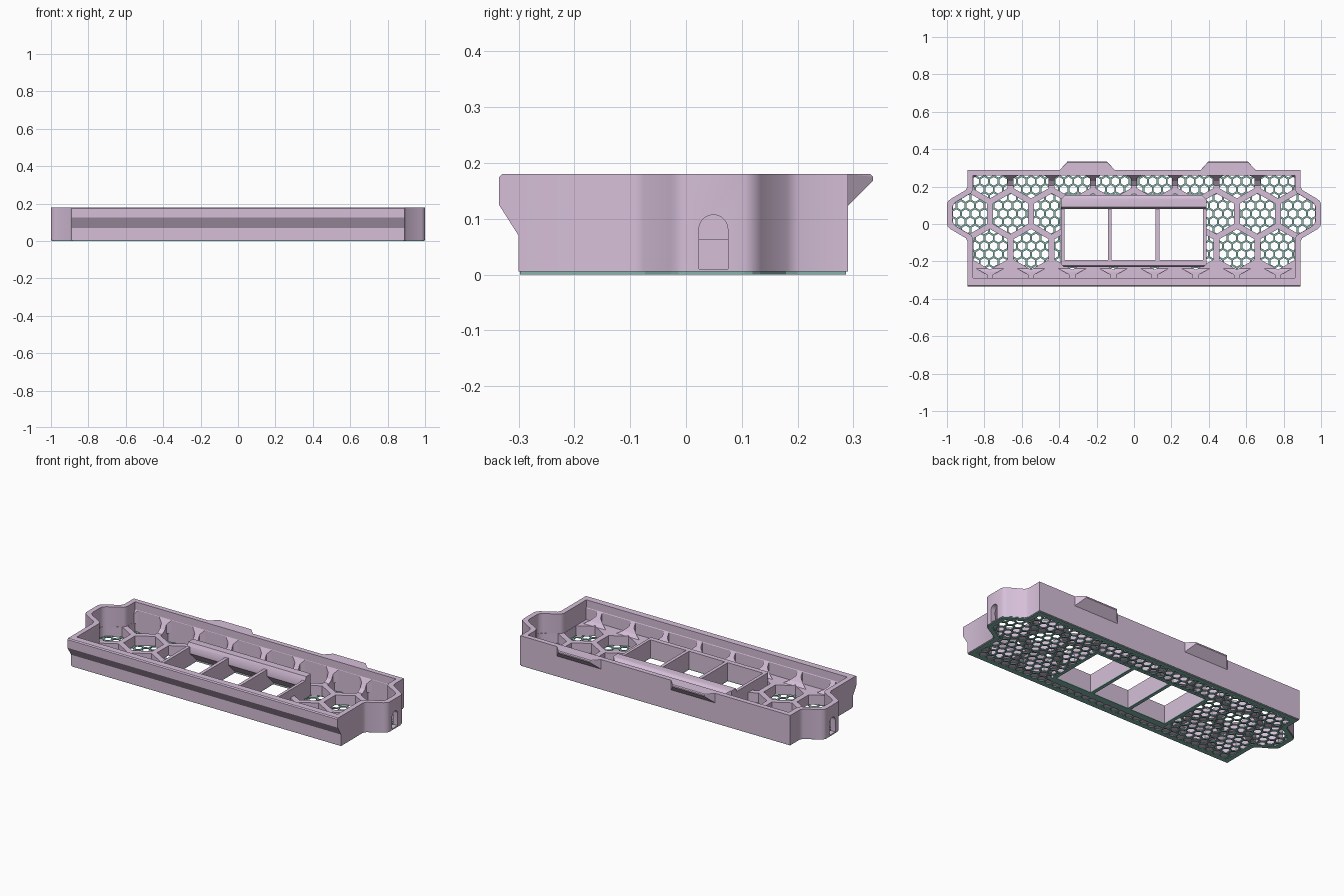
import bpy, bmesh, math
from mathutils import Vector

if "Cube" in bpy.data.objects:
    bpy.data.objects.remove(bpy.data.objects["Cube"])


def material(name, rgb):
    m = bpy.data.materials.new(name)
    m.use_nodes = True
    m.diffuse_color = (*rgb, 1)
    m.node_tree.nodes["Principled BSDF"].inputs["Base Color"].default_value = (*rgb, 1)
    return m


MAUVE = material("mauve plastic", (0.67, 0.52, 0.69))
TEAL = material("grey teal plastic", (0.24, 0.46, 0.41))
helpers = []


def finish(name, bm, mat):
    bmesh.ops.recalc_face_normals(bm, faces=bm.faces)
    me = bpy.data.meshes.new(name)
    bm.to_mesh(me)
    bm.free()
    ob = bpy.data.objects.new(name, me)
    bpy.context.collection.objects.link(ob)
    if mat:
        me.materials.append(mat)
    else:
        ob.hide_render = True
        helpers.append(ob)
    return ob


def prism(name, loops, lo, hi, mat=None, axis="z"):
    """Extrude closed 2D loops: xy loops along z, or yz loops along x."""
    bm = bmesh.new()
    place = (lambda p, h: (p[0], p[1], h)) if axis == "z" else (lambda p, h: (h, p[0], p[1]))
    for pts in loops:
        a = [bm.verts.new(place(p, lo)) for p in pts]
        b = [bm.verts.new(place(p, hi)) for p in pts]
        bm.faces.new(a)
        bm.faces.new(b[::-1])
        for i in range(len(a)):
            j = (i + 1) % len(a)
            bm.faces.new((a[i], b[i], b[j], a[j]))
    return finish(name, bm, mat)


def boolean(target, cutter, op="DIFFERENCE"):
    mod = target.modifiers.new("cut", "BOOLEAN")
    mod.operation, mod.object, mod.solver = op, cutter, "EXACT"
    deps = bpy.context.evaluated_depsgraph_get()
    me = bpy.data.meshes.new_from_object(target.evaluated_get(deps))
    target.modifiers.clear()
    target.data = me


MID = 0.053  # centre line of the bulged ends


def outline(t, front):
    """Tray plan inset by t, with a rounded bulge at both ends."""
    half = [(0.89, 0.148), (0.9, 0.128), (0.98, 0.081), (0.995, 0.068), (1.0, 0.053)]
    half = [(x - t, h - t * 0.5) for x, h in half]
    side = [(0.89 - t, front)]
    side += [(x, MID - h) for x, h in half] + [(x, MID + h) for x, h in half[::-1]]
    side.append((0.89 - t, 0.29 - t))
    return side + [(-x, y) for x, y in side[::-1]]


def rect(x0, x1, y0, y1, c=0.0):
    """Rectangle, with corners cut off by c when given."""
    if not c:
        return [(x0, y0), (x1, y0), (x1, y1), (x0, y1)]
    return [(x0 + c, y0), (x1 - c, y0), (x1, y0 + c), (x1, y1 - c),
            (x1 - c, y1), (x0 + c, y1), (x0, y1 - c), (x0, y0 + c)]


def hexes(pitch, flat, y0, low=-0.36):
    """Pointed hexagon grid covering the tray plan above y = low."""
    r = flat / math.sqrt(3)
    row = pitch * math.sqrt(3) / 2
    loops = []
    for j in range(-20, 21):
        y = y0 + j * row
        if not low < y < 0.33:
            continue
        for i in range(-25, 26):
            x = (i + 0.5 * (j % 2)) * pitch
            if abs(x) < 1.02:
                loops.append([(x + r * math.sin(k * math.pi / 3),
                               y + r * math.cos(k * math.pi / 3)) for k in range(6)])
    return loops


# Tray shell
FLOOR = 0.063
shell = prism("tray_shell", [outline(0, -0.30)], 0.005, 0.18, MAUVE)
boolean(shell, prism("cavity", [outline(0.03, -0.29)], FLOOR, 0.3))

# Large honeycomb openings in the floor
cells = prism("floor_cells", hexes(0.22, 0.188, 0.055, -0.25), -0.05, 0.25)
boolean(cells, prism("cell_limit", [outline(0.031, -0.245)], -0.1, 0.3), "INTERSECT")
boolean(shell, cells)
boolean(shell, prism("floor_well", [rect(-0.375, 0.373, -0.2, 0.145)], -0.05, 0.3))

# Central frame with a raised rear rail and three windows flared underneath
windows = [(-0.372, -0.14), (-0.12, 0.115), (0.135, 0.37)]
flare = [(-0.193, -0.02), (0.14, -0.02), (0.14, 0.01), (0.08, 0.07), (0.08, 0.2), (-0.193, 0.2)]
frame = prism("window_frame", [[(-0.23, 0.004), (0.157, 0.004), (0.157, 0.105), (0.15, 0.122),
                                (0.135, 0.132), (0.09, 0.132), (0.08, 0.11),
                                (-0.222, 0.11), (-0.23, 0.1)]],
              -0.392, 0.388, MAUVE, "x")
boolean(frame, prism("frame_plan", [rect(-0.391, 0.387, -0.24, 0.156, 0.025)], -0.1, 0.3), "INTERSECT")
window_cuts = []
for x0, x1 in windows:
    window_cuts.append(prism("window_cut", [flare], x0, x1, None, "x"))
    boolean(frame, window_cuts[-1])

# Arched slot through each end wall
arch = [(0.023, 0.01), (0.075, 0.01)]
arch += [(0.049 + 0.026 * math.cos(k * math.pi / 10), 0.081 + 0.026 * math.sin(k * math.pi / 10))
         for k in range(11)]
for s in (-1, 1):
    x0, x1 = sorted((s * 0.96, s * 1.05))
    boolean(shell, prism("slot_cut", [arch], x0, x1, None, "x"))

# Scalloped fillets along the long inner walls
profiles = {
    "front_fillet": (0.055, [(-0.295, 0.055), (-0.23, 0.055), (-0.255, 0.08), (-0.29, 0.135),
                             (-0.295, 0.135)]),
    "rear_fillet": (0.0, [(0.27, 0.055), (0.195, 0.055), (0.23, 0.08), (0.26, 0.135),
                          (0.27, 0.135)]),
}
scallop_limit = prism("scallop_limit", [rect(-0.99, 0.99, -0.288, 0.259)], -0.1, 0.3)
for name, (y0, profile) in profiles.items():
    scallops = prism("scallop_cells", hexes(0.22, 0.188, y0), 0.0, 0.25)
    boolean(scallops, scallop_limit, "INTERSECT")
    boolean(prism(name, [profile], -0.87, 0.87, MAUVE, "x"), scallops)

# Overhanging lip on the front
prism("front_lip", [[(-0.295, 0.07), (-0.3, 0.07), (-0.335, 0.125), (-0.335, 0.174),
                     (-0.329, 0.18), (-0.29, 0.18), (-0.29, 0.075)]], -0.89, 0.89, MAUVE, "x")

# Wedge tabs on the rear
for name, cx in (("rear_tab_right", -0.25), ("rear_tab_left", 0.503)):
    bm = bmesh.new()
    for s in (-1, 1):
        for x, y, z in ((0.15, 0.285, 0.18), (0.107, 0.33, 0.18), (0.105, 0.335, 0.175),
                        (0.105, 0.335, 0.168), (0.15, 0.285, 0.118)):
            bm.verts.new(Vector((cx + s * x, y, z)))
    bmesh.ops.convex_hull(bm, input=bm.verts)
    finish(name, bm, MAUVE)

# Fine mesh bottom layer
mesh = prism("mesh_base", [outline(0.003, -0.297)], 0, 0.006, TEAL)
fine = prism("mesh_holes", hexes(0.05, 0.04, 0.055), -0.03, 0.03)
boolean(fine, prism("mesh_limit", [outline(0.03, -0.27)], -0.1, 0.1), "INTERSECT")
boolean(fine, prism("mesh_keep", [rect(-0.392, 0.388, -0.235, 0.157)], -0.1, 0.1))
boolean(mesh, fine)
for cut in window_cuts:
    boolean(mesh, cut)

for ob in helpers:
    bpy.data.objects.remove(ob)

# Smooth the rounded ends, keep the rest crisp
bpy.ops.object.select_all(action="DESELECT")
for ob in (shell, frame):
    ob.select_set(True)
bpy.context.view_layer.objects.active = shell
bpy.ops.object.shade_smooth_by_angle(angle=math.radians(35))
